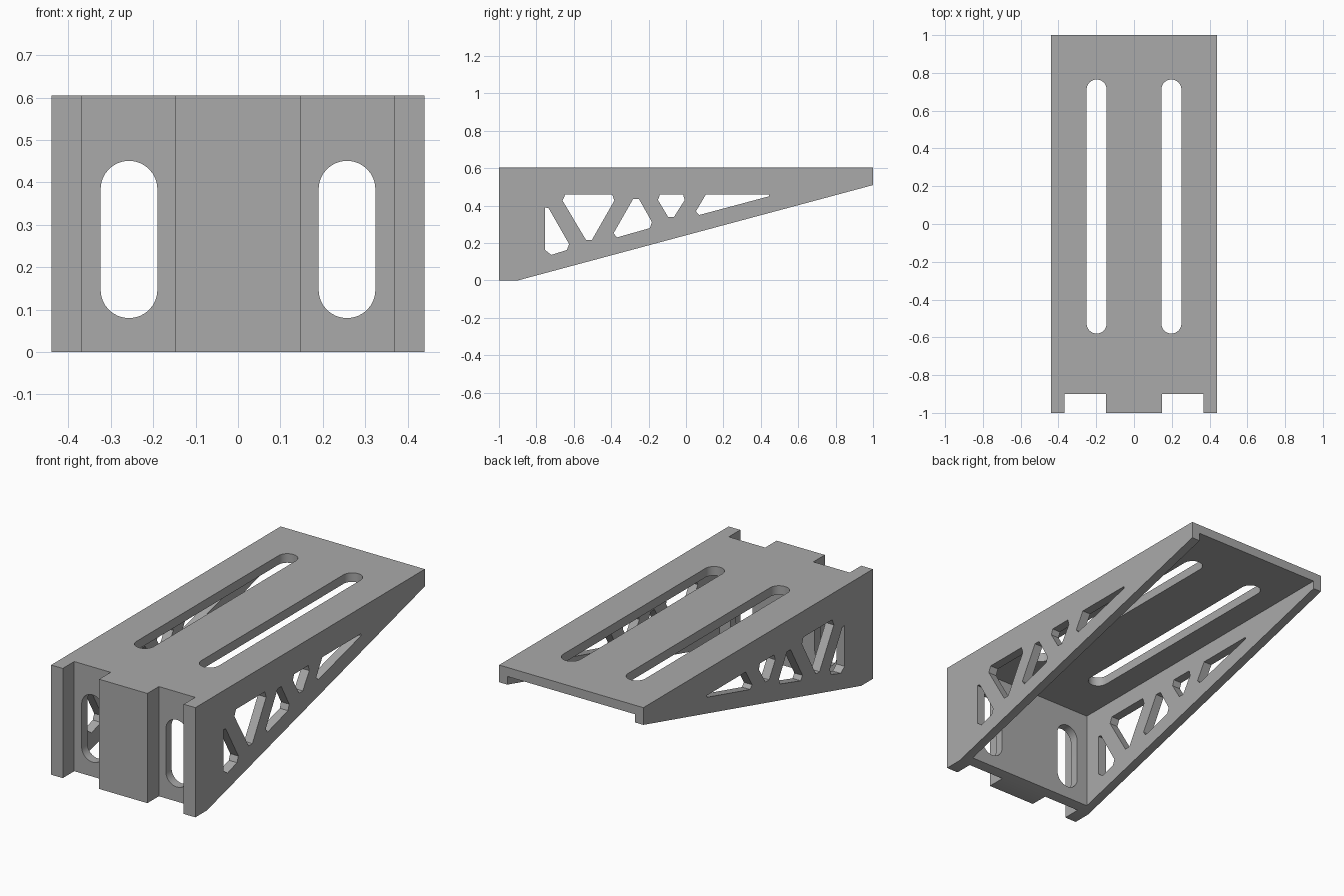
import bpy
import bmesh
import math

if "Cube" in bpy.data.objects:
    bpy.data.objects.remove(bpy.data.objects["Cube"], do_unlink=True)

grey = bpy.data.materials.new("plain grey")
grey.use_nodes = True
grey.diffuse_color = (0.4, 0.4, 0.4, 1)
grey.node_tree.nodes["Principled BSDF"].inputs["Base Color"].default_value = grey.diffuse_color

W, TOP, TIP = 0.44, 0.605, 0.51   # half width, height, wall bottom at the back
WALL, RECESS = 0.05, -0.9         # sheet thickness, y of the recessed front


def prism(name, axis, profile, lo, hi):
    """Extrude a 2D profile along an axis; profile holds the other two coordinates in order."""
    bm = bmesh.new()

    def place(p, t):
        co = list(p)
        co.insert("xyz".index(axis), t)
        return bm.verts.new(co)

    a = [place(p, lo) for p in profile]
    b = [place(p, hi) for p in profile]
    bm.faces.new(a)
    bm.faces.new(b)
    for i in range(len(a)):
        j = (i + 1) % len(a)
        bm.faces.new((a[i], a[j], b[j], b[i]))
    bmesh.ops.recalc_face_normals(bm, faces=bm.faces)
    mesh = bpy.data.meshes.new(name)
    bm.to_mesh(mesh)
    bm.free()
    mesh.materials.append(grey)
    obj = bpy.data.objects.new(name, mesh)
    bpy.context.collection.objects.link(obj)
    return obj


def rect(u0, u1, v0, v1):
    return [(u0, v0), (u1, v0), (u1, v1), (u0, v1)]


def slot(u, v0, v1, r, steps=16):
    """Round-ended slot standing along the second coordinate."""
    pts = []
    for v, start in ((v1 - r, 0), (v0 + r, math.pi)):
        for i in range(steps + 1):
            t = start + math.pi * i / steps
            pts.append((u + r * math.cos(t), v + r * math.sin(t)))
    return pts


# Wedge body seen from the side
body = prism("wedge_bracket", "x",
             [(-1, 0), (RECESS, 0), (1, TIP), (1, TOP), (-1, TOP)], -W, W)

# Hollow underside, open at the back
cutters = [prism("cavity_cutter", "x",
                 rect(RECESS + WALL, 1.2, -0.2, TOP - WALL), WALL - W, W - WALL)]

# Front recesses, front slots and top slots on both sides
for s in (-1, 1):
    cutters.append(prism("recess_cutter", "z",
                         rect(s * 0.147, s * 0.369, -1.2, RECESS), -0.2, 0.8))
    cutters.append(prism("front_slot_cutter", "y", slot(s * 0.257, 0.08, 0.451, 0.067), -1.1, -0.75))
    cutters.append(prism("top_slot_cutter", "z", slot(s * 0.198, -0.58, 0.765, 0.053), 0.52, 0.7))

# Truss openings through both side walls, as (y, z) outlines
truss = [
    [(-.754, .39), (-.735, .387), (-.625, .195), (-.637, .163), (-.72, .137), (-.754, .163)],
    [(-.645, .461), (-.395, .461), (-.383, .427), (-.503, .217), (-.535, .217), (-.66, .427)],
    [(-.283, .435), (-.251, .435), (-.182, .312), (-.193, .28), (-.37, .23), (-.387, .253)],
    [(-.139, .461), (-.016, .461), (-.007, .43), (-.064, .34), (-.096, .34), (-.15, .43)],
    [(.107, .461), (.444, .461), (.444, .45), (.07, .35), (.053, .37)],
]
for outline in truss:
    cutters.append(prism("truss_cutter", "x", outline, -0.6, 0.6))

# Cut everything out, then drop the cutters
bpy.context.view_layer.objects.active = body
for cutter in cutters:
    cutter.hide_render = True
    mod = body.modifiers.new("cut", "BOOLEAN")
    mod.operation = "DIFFERENCE"
    mod.solver = "EXACT"
    mod.object = cutter
    bpy.ops.object.modifier_apply(modifier=mod.name)
    bpy.data.objects.remove(cutter, do_unlink=True)

# Smooth only the rounded slot ends
bpy.ops.object.select_all(action="DESELECT")
body.select_set(True)
bpy.ops.object.shade_smooth_by_angle(angle=math.radians(20))
